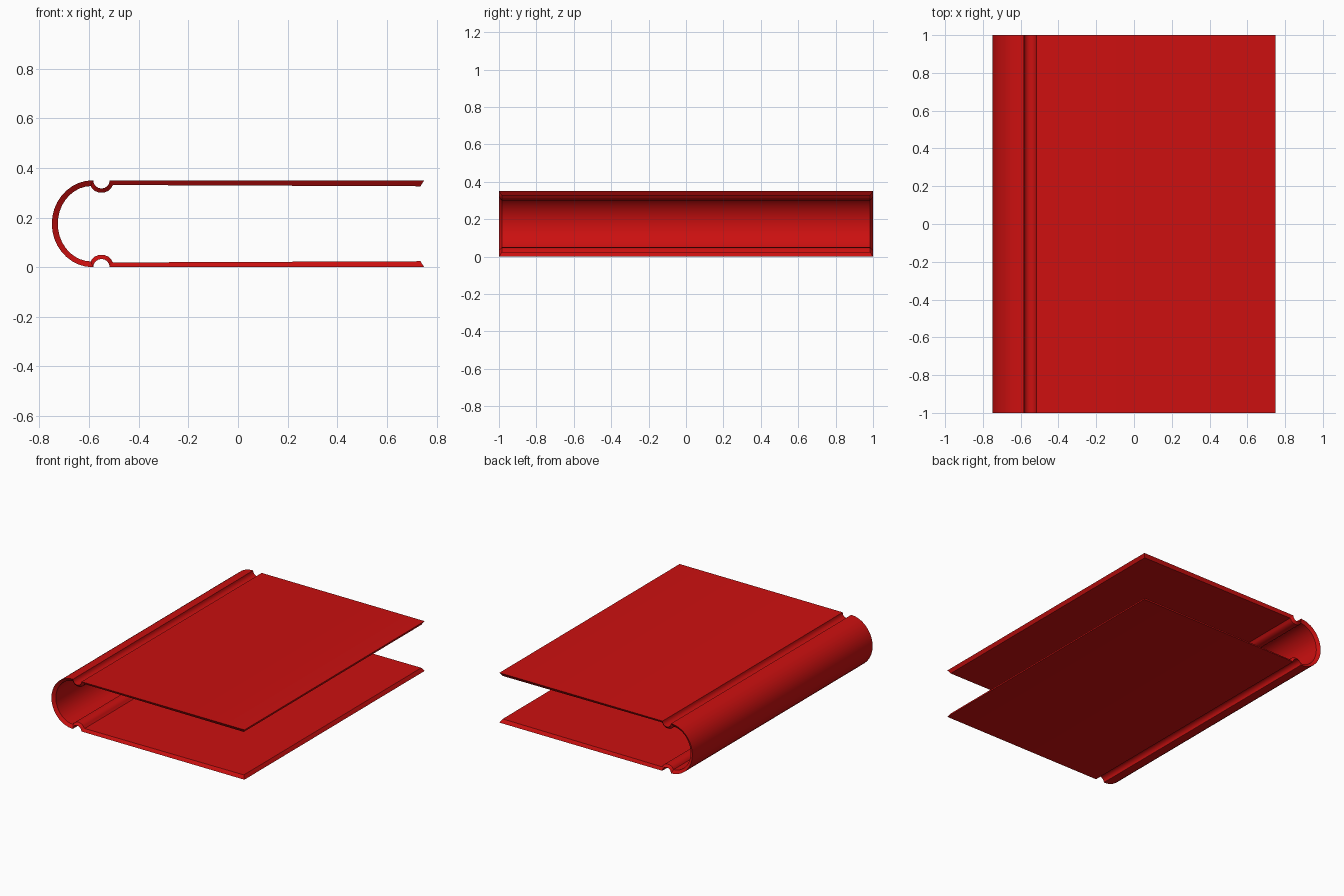
import bpy, bmesh, math

if "Cube" in bpy.data.objects:
    bpy.data.objects.remove(bpy.data.objects["Cube"])

MID = 0.175  # half the height of the closed cover


def arc(cx, cz, rx, rz, a0, a1, n):
    return [(cx + rx * math.cos(math.radians(a0 + (a1 - a0) * i / n)),
             cz + rz * math.sin(math.radians(a0 + (a1 - a0) * i / n)))
            for i in range(n + 1)]


def mirror(points):
    return [(x, 2 * MID - z) for x, z in reversed(points)]


# Outer skin: board, hinge groove, rounded spine, then mirrored
outer_top = [(0.75, 0.35), (-0.515, 0.35)] + arc(-0.55, 0.349, 0.033, 0.032, 0, -180, 8)
outer = outer_top + arc(-0.585, MID, 0.165, 0.175, 90, 270, 18) + mirror(outer_top)

# Inner skin, pulled in at the free edges
inner_top = [(0.735, 0.326), (-0.502, 0.331)] + arc(-0.55, 0.337, 0.045, 0.037, -15, -165, 8)
inner = inner_top + arc(-0.59, MID, 0.136, 0.152, 90, 270, 18) + mirror(inner_top)

# Sweep both skins along the spine and close every rim
bm = bmesh.new()


def row(points, y):
    return [bm.verts.new((x, y, z)) for x, z in points]


of, ob = row(outer, -1), row(outer, 1)
nf, nb = row(inner, -0.985), row(inner, 0.985)
for a, b in ((of, ob), (ob, nb), (nb, nf), (nf, of)):
    for i in range(len(outer) - 1):
        bm.faces.new((a[i], a[i + 1], b[i + 1], b[i]))
for i in (0, -1):
    bm.faces.new((of[i], ob[i], nb[i], nf[i]))
bmesh.ops.recalc_face_normals(bm, faces=bm.faces)

mesh = bpy.data.meshes.new("book_cover")
bm.to_mesh(mesh)
bm.free()
cover = bpy.data.objects.new("book_cover", mesh)
bpy.context.collection.objects.link(cover)

# Red cloth
red = bpy.data.materials.new("red_cover")
red.diffuse_color = (0.6, 0.005, 0.005, 1)
red.use_nodes = True
red.node_tree.nodes["Principled BSDF"].inputs["Base Color"].default_value = red.diffuse_color
mesh.materials.append(red)

bpy.context.view_layer.objects.active = cover
cover.select_set(True)
bpy.ops.object.shade_smooth_by_angle(angle=math.radians(30))
